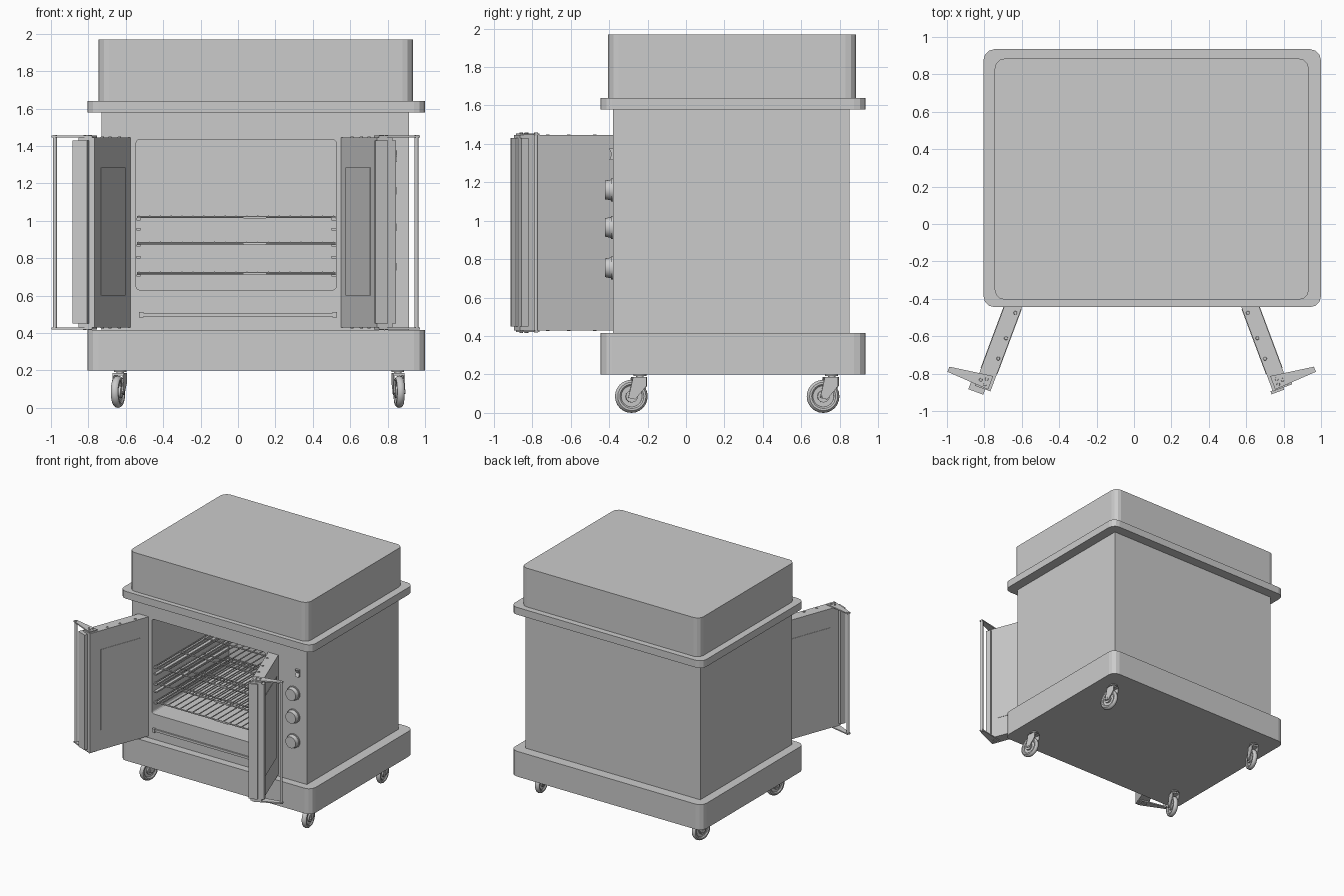
import bpy, bmesh, math
from mathutils import Matrix, Vector

if "Cube" in bpy.data.objects:
    bpy.data.objects.remove(bpy.data.objects["Cube"])

I = Matrix.Identity(4)


def finish(name, bm, m=I, smooth=False):
    bm.transform(m)
    bmesh.ops.recalc_face_normals(bm, faces=bm.faces)
    me = bpy.data.meshes.new(name)
    bm.to_mesh(me)
    bm.free()
    ob = bpy.data.objects.new(name, me)
    bpy.context.collection.objects.link(ob)
    if smooth:
        bpy.ops.object.select_all(action='DESELECT')
        ob.select_set(True)
        bpy.context.view_layer.objects.active = ob
        bpy.ops.object.shade_smooth_by_angle(angle=math.radians(35))
    return ob


def add_box(bm, lo, hi):
    lo, hi = Vector(lo), Vector(hi)
    m = Matrix.Translation((lo + hi) / 2) @ Matrix.Diagonal((*(hi - lo), 1))
    return bmesh.ops.create_cube(bm, size=1, matrix=m)['verts']


def add_rod(bm, a, b, r, r2=None, seg=8):
    a, b = Vector(a), Vector(b)
    d = b - a
    m = Matrix.Translation((a + b) / 2) @ d.to_track_quat('Z', 'Y').to_matrix().to_4x4()
    bmesh.ops.create_cone(bm, cap_ends=True, segments=seg, radius1=r,
                          radius2=r if r2 is None else r2, depth=d.length, matrix=m)


def add_prism(bm, pts, off):
    f = bm.faces.new([bm.verts.new(p) for p in pts])
    g = bmesh.ops.extrude_face_region(bm, geom=[f])['geom']
    bm.verts.ensure_lookup_table()
    bmesh.ops.translate(bm, vec=off, verts=[v for v in g if isinstance(v, bmesh.types.BMVert)])


def add_lathe(bm, profile, centre, seg=24):
    # profile of (x, radius) turned around the x axis
    c = Vector(centre)
    vs = [bm.verts.new(c + Vector((x, 0, r))) for x, r in profile]
    es = [bm.edges.new((vs[i], vs[(i + 1) % len(vs)])) for i in range(len(vs))]
    bmesh.ops.spin(bm, geom=vs + es, cent=c, axis=(1, 0, 0), angle=math.tau, steps=seg, use_merge=True)
    bmesh.ops.remove_doubles(bm, verts=bm.verts, dist=1e-5)


def rounded_box(name, lo, hi, r, axis=2, seg=3):
    bm = bmesh.new()
    add_box(bm, lo, hi)
    if r:
        es = [e for e in bm.edges if abs((e.verts[0].co - e.verts[1].co).normalized()[axis]) > 0.9]
        bmesh.ops.bevel(bm, geom=es, offset=r, segments=seg, profile=0.5, affect='EDGES')
    return finish(name, bm)


# Housing
rounded_box("base", (-.805, -.445, .2), (1, .935, .415), .06)
rounded_box("top_flange", (-.805, -.445, 1.578), (1, .935, 1.64), .06)
rounded_box("top_hood", (-.745, -.405, 1.635), (.935, .885, 1.97), .055)
body = rounded_box("oven_body", (-.73, -.38, .41), (.915, .85, 1.58), 0)
cutter = rounded_box("cavity_cutter", (-.545, -.6, .63), (.525, .66, 1.435), .02, axis=1)
cutter.hide_render = True
mod = body.modifiers.new("cavity", 'BOOLEAN')
mod.object = cutter
mod.operation = 'DIFFERENCE'
mod.solver = 'EXACT'
bpy.context.view_layer.objects.active = body
bpy.ops.object.modifier_apply(modifier=mod.name)
bpy.data.objects.remove(cutter)

# Wire racks and side rails
L, R, Y0, Y1 = -.54, .52, -.35, .63
for z in (1.02, .88, .72):
    bm = bmesh.new()
    for y in (Y0, -.02, .3, Y1):
        add_rod(bm, (L, y, z), (R, y, z), .006)
    for i in range(19):
        x = L + .01 + (R - L - .02) * i / 18
        add_rod(bm, (x, Y0, z + .004), (x, Y1, z + .004), .005, seg=6)
    add_box(bm, (.03, Y0 - .006, z - .008), (.15, Y0 + .006, z))
    finish("wire_rack", bm, smooth=True)
bm = bmesh.new()
for z in (1.008, .955, .868, .805, .708):
    for x in (L + .008, R - .008):
        add_box(bm, (x - .012, Y0, z - .006), (x + .012, Y1, z + .006))
finish("rack_rails", bm)

# Drip tray bar below the opening
bm = bmesh.new()
add_box(bm, (-.51, -.392, .488), (.51, -.375, .508))
for x in (-.53, .505):
    add_box(bm, (x, -.4, .483), (x + .025, -.375, .513))
finish("drip_tray_bar", bm)

# Control knobs and rocker switch
for z in (1.16, .965, .755):
    bm = bmesh.new()
    add_rod(bm, (.79, -.375, z), (.79, -.39, z), .06, seg=24)
    add_rod(bm, (.79, -.385, z), (.79, -.422, z), .055, .048, seg=24)
    finish("control_knob", bm, smooth=True)
bm = bmesh.new()
add_prism(bm, [(.815, -.375, 1.315), (.815, -.4, 1.315), (.815, -.386, 1.345),
               (.815, -.4, 1.375), (.815, -.375, 1.375)], (.035, 0, 0))
finish("rocker_switch", bm)

# Doors: local x runs along the door, local y points outward
A = math.radians(20.5)
S, C = math.sin(A), math.cos(A)
for side, name in ((-1, "left"), (1, "right")):
    m = Matrix(((side * S, side * C, 0, -.0125 + side * .5625),
                (-C, S, 0, -.38), (0, 0, 1, 0), (0, 0, 0, 1)))
    bm = bmesh.new()
    add_box(bm, (0, 0, .43), (.55, .09, 1.445))
    finish(name + "_door", bm, m)
    # slim window panes, inside and outside
    bm = bmesh.new()
    for v in (-.003, .087):
        add_box(bm, (.08, v, .6), (.45, v + .006, 1.285))
    finish(name + "_door_window", bm, m)
    # meeting strip on the free edge
    bm = bmesh.new()
    if side < 0:
        add_box(bm, (.545, .03, .45), (.58, .115, 1.43))
        add_box(bm, (.53, .088, .45), (.56, .115, 1.43))
    else:
        add_box(bm, (.545, -.012, .45), (.562, .06, 1.43))
        add_box(bm, (.51, .085, .45), (.55, .11, 1.43))
    finish(name + "_door_edge_strip", bm, m)
    # tapered handle brackets with rod
    bm = bmesh.new()
    for z in (.42, 1.445):
        add_prism(bm, [(.468, .015, z), (.545, .015, z), (.532, .252, z), (.503, .252, z)], (0, 0, .01))
    finish(name + "_handle_brackets", bm, m)
    bm = bmesh.new()
    add_rod(bm, (.517, .238, .418), (.517, .238, 1.458), .011, seg=12)
    finish(name + "_handle_rod", bm, m, smooth=True)
    # screws
    bm = bmesh.new()
    for u, v, h in ((.11, .022, 0), (.254, .022, 0), (.371, .022, 0),
                    (.495, .042, .01), (.525, .04, .01), (.51, .07, .01)):
        add_rod(bm, (u, v, 1.44), (u, v, 1.45 + h), .012, .008, seg=10)
        add_rod(bm, (u, v, .435), (u, v, .425 - h), .012, .008, seg=10)
    finish(name + "_door_screws", bm, m, smooth=True)

# Casters: stem at the origin, wheel trailing toward the front
tyre = [(-.013, .055), (-.02, .063), (-.02, .074), (-.012, .083), (0, .086),
        (.012, .083), (.02, .074), (.02, .063), (.013, .055)]
for x, ang in ((-.63, -15), (.855, 8)):
    for y in (-.24, .758):
        m = Matrix.Translation((x, y, 0)) @ Matrix.Rotation(math.radians(ang), 4, 'Z')
        w = (0, -.045, .086)
        bm = bmesh.new()
        add_lathe(bm, tyre, w)
        finish("caster_tyre", bm, m, smooth=True)
        bm = bmesh.new()
        add_rod(bm, (-.009, w[1], w[2]), (.009, w[1], w[2]), .057, seg=24)
        add_rod(bm, (-.022, w[1], w[2]), (.022, w[1], w[2]), .032, seg=12)
        add_rod(bm, (-.034, w[1], w[2]), (.034, w[1], w[2]), .012, seg=10)
        finish("caster_hub", bm, m, smooth=True)
        bm = bmesh.new()
        for s in (-.031, .024):
            add_prism(bm, [(s, -.065, .078), (s, -.028, .07), (s, .03, .14),
                           (s, .03, .185), (s, -.04, .185), (s, -.05, .14)], (.007, 0, 0))
        add_box(bm, (-.031, -.04, .174), (.031, .03, .186))
        add_rod(bm, (0, 0, .18), (0, 0, .205), .02, seg=16)
        add_rod(bm, (0, 0, .193), (0, 0, .203), .034, seg=16)
        finish("caster_fork", bm, m, smooth=True)
